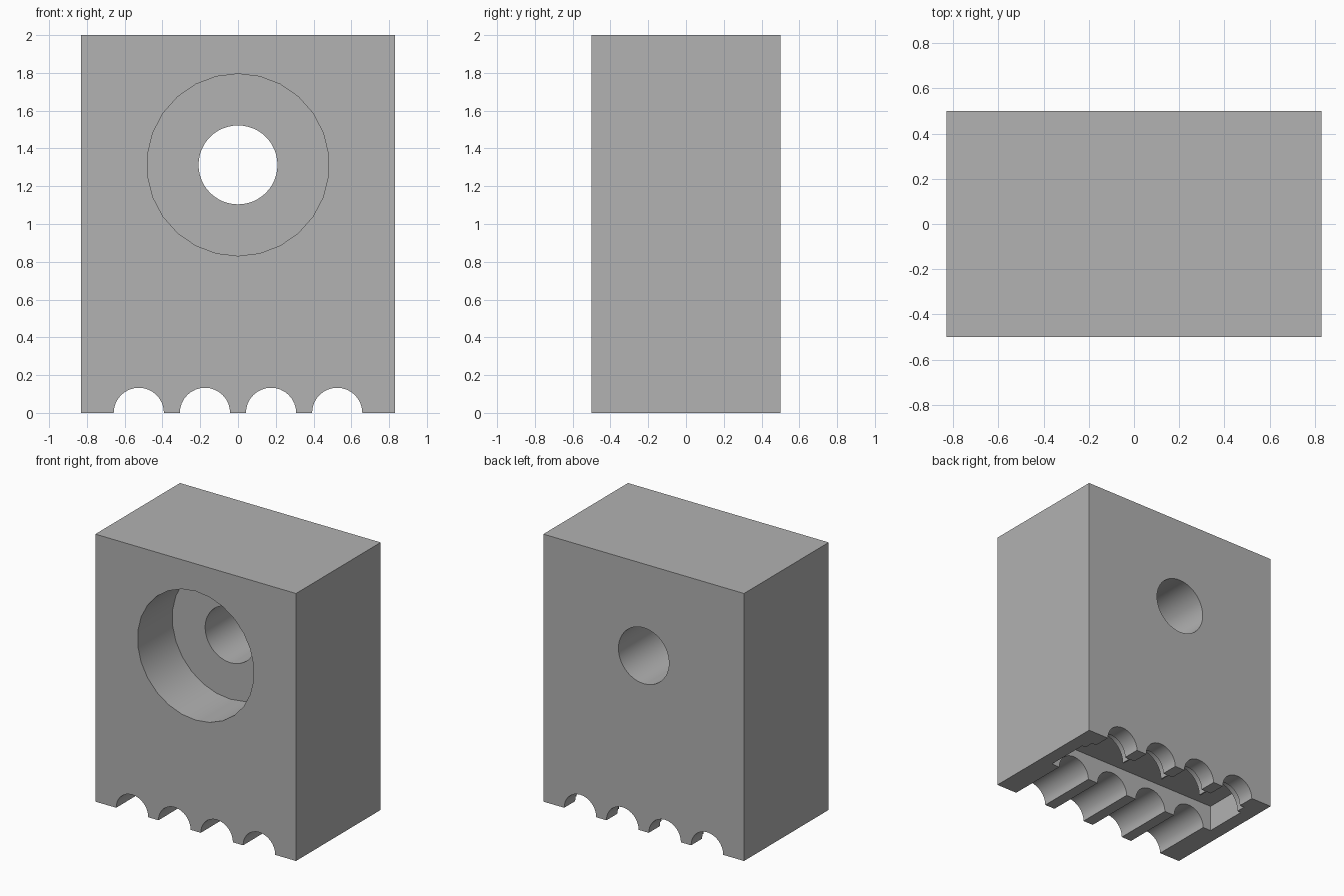
import bpy
from math import pi, radians

default = bpy.data.objects.get("Cube")
if default:
    bpy.data.objects.remove(default, do_unlink=True)

grey = bpy.data.materials.new("plain grey")
grey.use_nodes = True
grey.diffuse_color = (0.445, 0.445, 0.445, 1)
grey.node_tree.nodes["Principled BSDF"].inputs["Base Color"].default_value = grey.diffuse_color


def box(name, x, y, z):
    """Box spanning the (low, high) pair given on each axis."""
    spans = (x, y, z)
    bpy.ops.mesh.primitive_cube_add(size=1, location=[(a + b) / 2 for a, b in spans])
    ob = bpy.context.object
    ob.name = name
    ob.scale = [b - a for a, b in spans]
    bpy.ops.object.transform_apply(location=True, rotation=True, scale=True)
    ob.data.materials.append(grey)
    return ob


def bore(name, radius, x, z, y, sides=32):
    """Cylinder along y spanning the (front, back) pair."""
    bpy.ops.mesh.primitive_cylinder_add(
        vertices=sides, radius=radius, depth=y[1] - y[0],
        location=(x, (y[0] + y[1]) / 2, z), rotation=(pi / 2, 0, 0))
    ob = bpy.context.object
    ob.name = name
    bpy.ops.object.transform_apply(location=True, rotation=True, scale=True)
    ob.data.materials.append(grey)
    return ob


# Solid block
block = box("block", (-0.83, 0.83), (-0.5, 0.5), (0, 2))

# Counterbored hole through the upper half
cutters = [
    bore("counterbore", 0.482, 0, 1.313, (-0.6, -0.09), 26),
    bore("through_hole", 0.209, 0, 1.313, (-0.6, 0.6), 48),
]

# Rectangular pocket in the underside
cutters.append(box("pocket", (-0.725, 0.725), (-0.03, 0.3), (-0.1, 0.195)))

# Four round channels, each with a wider seat behind the back lip
for i in range(4):
    x = (i - 1.5) * 0.35
    cutters.append(bore("channel", 0.133, x, 0, (-0.6, 0.6)))
    cutters.append(bore("channel_seat", 0.17, x, 0, (0.25, 0.37)))

# Cut everything out of the block
bpy.context.view_layer.objects.active = block
for cutter in cutters:
    cutter.hide_render = True
    mod = block.modifiers.new("cut", "BOOLEAN")
    mod.operation = "DIFFERENCE"
    mod.solver = "EXACT"
    mod.object = cutter
    bpy.ops.object.modifier_apply(modifier=mod.name)
    bpy.data.objects.remove(cutter, do_unlink=True)

# Smooth the bores while keeping the edges crisp
bpy.ops.object.select_all(action="DESELECT")
block.select_set(True)
bpy.context.view_layer.objects.active = block
bpy.ops.object.shade_smooth_by_angle(angle=radians(30))
